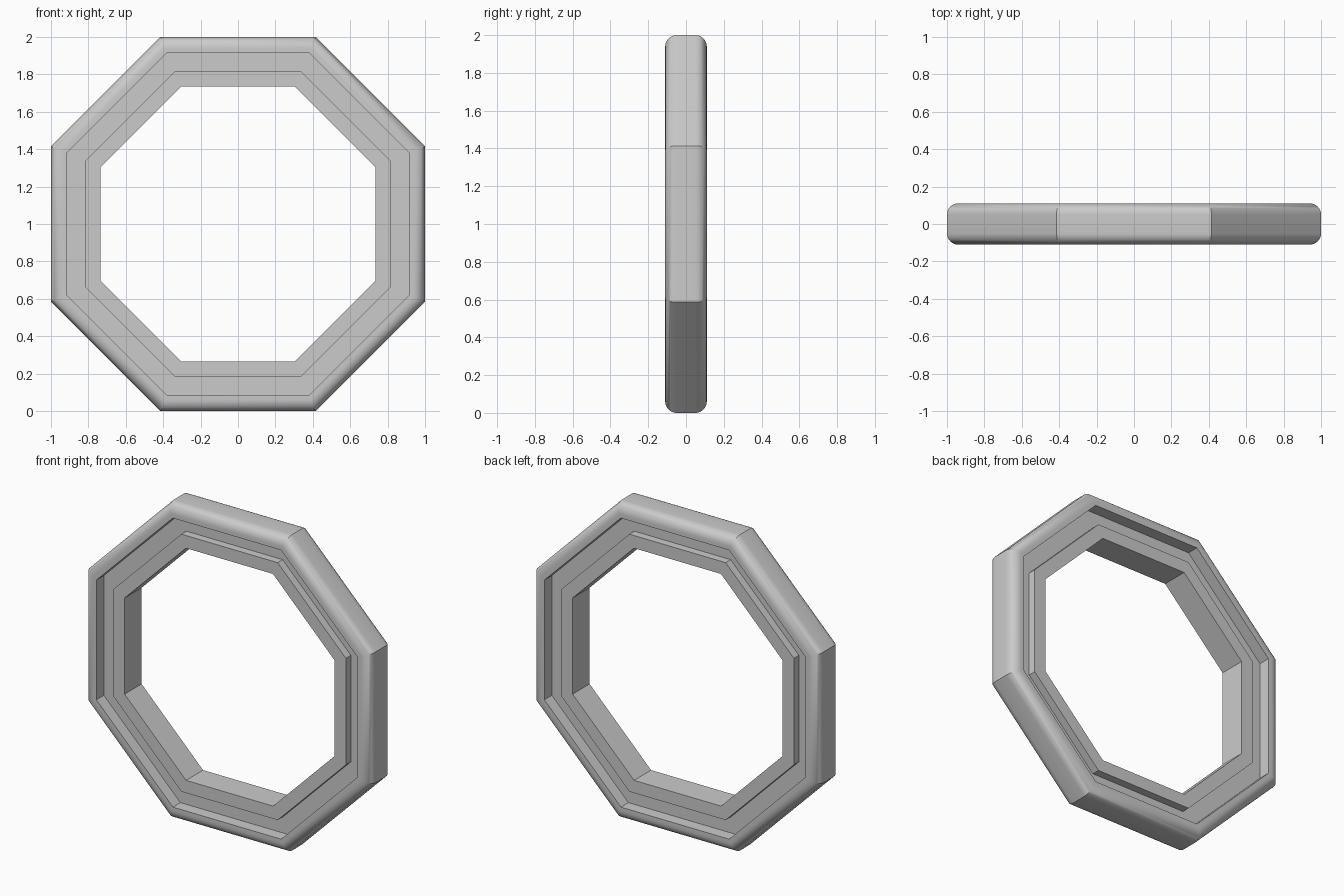
import bpy
import bmesh
from math import pi, cos, sin, radians

cube = bpy.data.objects.get("Cube")
if cube:
    bpy.data.objects.remove(cube, do_unlink=True)

SIDES = 8
HALF_DEPTH = 0.11      # outer rim
RING_DEPTH = 0.085     # raised inner ring
FLOOR_DEPTH = 0.035    # groove floor
OUTER, RIM, RING, HOLE = 1.0, 0.915, 0.815, 0.735
ROUND, STEPS = 0.06, 8

grey = bpy.data.materials.new("light_grey")
grey.use_nodes = True
colour = (0.6, 0.6, 0.6, 1)
grey.diffuse_color = colour
grey.node_tree.nodes["Principled BSDF"].inputs["Base Color"].default_value = colour


def half_profile():
    """Front half of the section as (distance from centre, depth), hole to outside."""
    points = [(HOLE, RING_DEPTH), (RING, RING_DEPTH), (RING, FLOOR_DEPTH),
              (RIM, FLOOR_DEPTH), (RIM, HALF_DEPTH)]
    for i in range(STEPS + 1):
        a = pi / 2 * (1 - i / STEPS)
        points.append((OUTER - ROUND + ROUND * cos(a),
                       HALF_DEPTH - ROUND + ROUND * sin(a)))
    return points


def sweep_octagon(name, profile):
    """Carry a closed section around the octagon with mitred corners."""
    bm = bmesh.new()
    rings = []
    for k in range(SIDES):
        a = 2 * pi * (k + 0.5) / SIDES
        mitre = 1 / cos(pi / SIDES)
        rings.append([bm.verts.new((r * mitre * cos(a), y, 1 + r * mitre * sin(a)))
                      for r, y in profile])
    n = len(profile)
    for k in range(SIDES):
        here, after = rings[k], rings[(k + 1) % SIDES]
        for i in range(n):
            j = (i + 1) % n
            bm.faces.new((here[i], here[j], after[j], after[i]))
    bmesh.ops.recalc_face_normals(bm, faces=bm.faces)
    mesh = bpy.data.meshes.new(name)
    bm.to_mesh(mesh)
    bm.free()
    mesh.materials.append(grey)
    obj = bpy.data.objects.new(name, mesh)
    bpy.context.collection.objects.link(obj)
    return obj


# Octagonal frame: rounded rim, groove and raised inner ring on both faces
front = [(r, -y) for r, y in half_profile()]
back = [(r, y) for r, y in reversed(half_profile())]
frame = sweep_octagon("octagonal_frame", front + back)

bpy.ops.object.select_all(action='DESELECT')
frame.select_set(True)
bpy.context.view_layer.objects.active = frame
bpy.ops.object.shade_smooth_by_angle(angle=radians(30))
